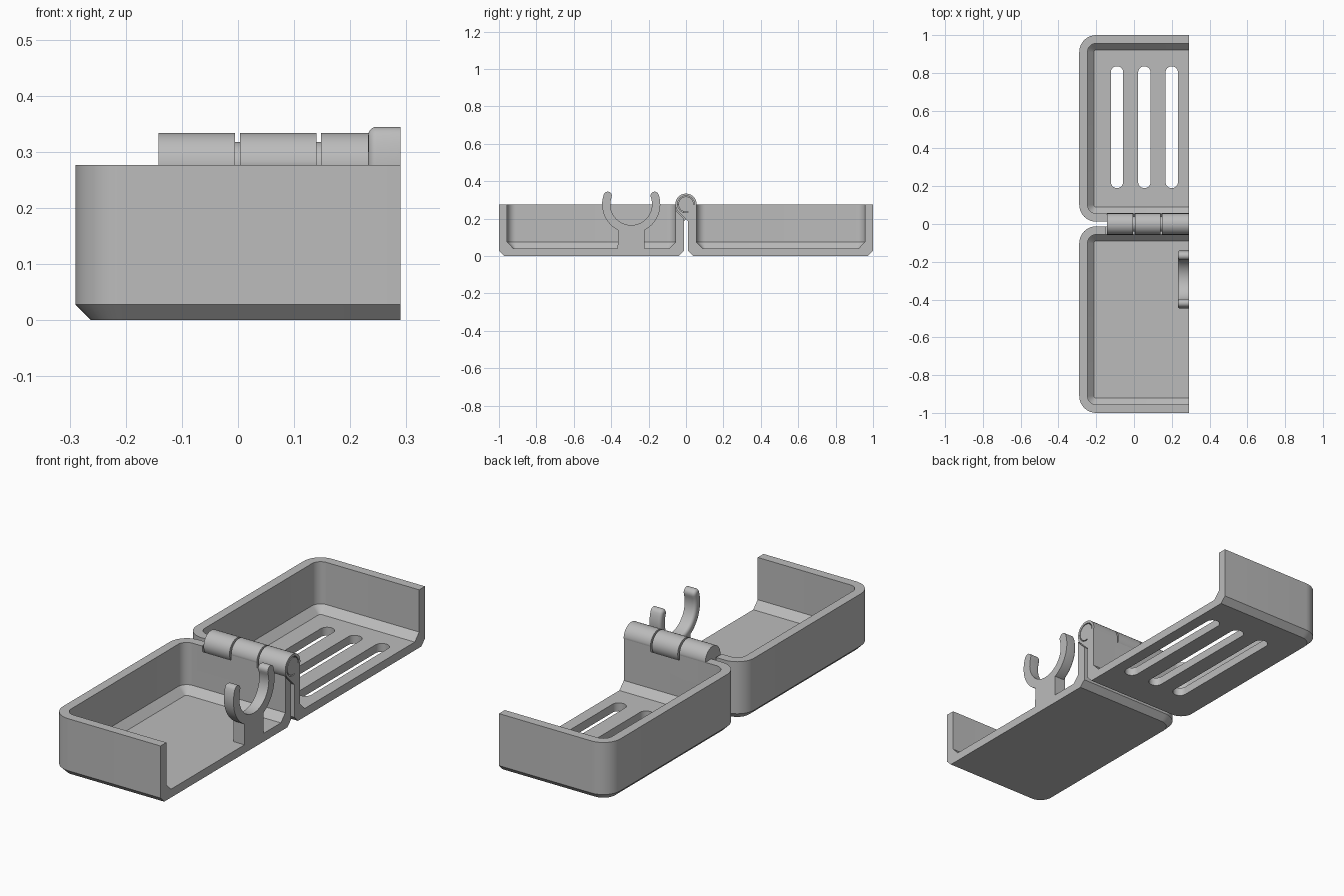
import bpy, bmesh
from math import sin, cos, pi, radians
from mathutils import Vector

cube = bpy.data.objects.get("Cube")
if cube:
    bpy.data.objects.remove(cube)

CUT = 0.29          # plane where the case is sectioned
TOP = 0.277         # rim height and hinge axis height
GAP = 0.012         # half the gap between the trays

grey = bpy.data.materials.new("plain grey")
grey.use_nodes = True
grey.diffuse_color = (0.5, 0.5, 0.5, 1)
grey.node_tree.nodes["Principled BSDF"].inputs["Base Color"].default_value = (0.5, 0.5, 0.5, 1)


def finish(name, bm):
    bmesh.ops.recalc_face_normals(bm, faces=bm.faces)
    mesh = bpy.data.meshes.new(name)
    bm.to_mesh(mesh)
    bm.free()
    mesh.materials.append(grey)
    ob = bpy.data.objects.new(name, mesh)
    bpy.context.collection.objects.link(ob)
    return ob


def loft(loops):
    """Skin a stack of closed loops and cap both ends."""
    bm = bmesh.new()
    rings = [[bm.verts.new(p) for p in loop] for loop in loops]
    for a, b in zip(rings, rings[1:]):
        for i in range(len(a)):
            j = (i + 1) % len(a)
            bm.faces.new((a[i], a[j], b[j], b[i]))
    bm.faces.new(rings[0])
    bm.faces.new(rings[-1])
    return bm


def extrude_x(name, outline, x0, x1):
    return finish(name, loft([[(x, y, z) for y, z in outline] for x in (x0, x1)]))


def carve(ob, cutter):
    cutter.hide_render = True
    mod = ob.modifiers.new("cut", "BOOLEAN")
    mod.operation, mod.solver, mod.object = "DIFFERENCE", "EXACT", cutter
    bpy.context.view_layer.objects.active = ob
    bpy.ops.object.modifier_apply(modifier=mod.name)
    bpy.data.objects.remove(cutter)


def arc(cx, cy, r, a0, a1, n):
    return [(cx + r * cos(radians(a0 + (a1 - a0) * i / n)),
             cy + r * sin(radians(a0 + (a1 - a0) * i / n))) for i in range(n + 1)]


def rounded_rect(x0, x1, y0, y1, r, n=10):
    return (arc(x1 - r, y1 - r, r, 0, 90, n) + arc(x0 + r, y1 - r, r, 90, 180, n)
            + arc(x0 + r, y0 + r, r, 180, 270, n) + arc(x1 - r, y0 + r, r, 270, 360, n))


# Trays: rounded boxes with chamfered base and floor, sectioned on one side
def tray(name, y0, y1):
    section = [(0.028, 0), (0, 0.028), (0, TOP), (0.044, TOP), (0.044, 0.075), (0.078, 0.04)]
    bm = loft([[(x, y, z) for x, y in
                rounded_rect(-CUT + d, 3 * CUT - d, y0 + d, y1 - d, 0.09 - d)]
               for d, z in section])
    cut = bmesh.ops.bisect_plane(bm, geom=bm.verts[:] + bm.edges[:] + bm.faces[:],
                                 plane_co=(CUT, 0, 0), plane_no=(1, 0, 0), clear_outer=True)
    edges = [e for e in cut["geom_cut"] if isinstance(e, bmesh.types.BMEdge)]
    bmesh.ops.edgeloop_fill(bm, edges=edges)
    return finish(name, bm)


front_tray = tray("front_tray", -1, -GAP)
back_tray = tray("back_tray", GAP, 1)

# Drain slots in the back tray floor
for x in (-0.09, 0.055, 0.2):
    slot = rounded_rect(x - 0.033, x + 0.033, 0.19, 0.835, 0.0329)
    carve(back_tray, finish("slot_cutter", loft([[(px, py, z) for px, py in slot]
                                                 for z in (-0.1, 0.1)])))


# Hinge: knuckles with a sloping web to one tray and clearance in the other
def knuckle_outline(r, side):
    root = GAP + 0.001
    pts = arc(0, 0, r, 225, 0, 30) + [(0.05, -0.02), (0.05, root - 0.107),
                                      (root, -r * 2 ** 0.5 - root)]
    return [(side * y, TOP + z) for y, z in pts]


knuckles = [("outer_knuckle", -0.142, -0.005, 1),
            ("middle_knuckle", 0.004, 0.14, -1),
            ("centre_knuckle", 0.148, CUT, 1)]
parts = [front_tray, back_tray]
for name, x0, x1, side in knuckles:
    other = front_tray if side > 0 else back_tray
    carve(other, extrude_x("clearance_cutter", knuckle_outline(0.062, side),
                           x0 - 0.008, x1 + 0.008))
    knuckle = extrude_x(name, knuckle_outline(0.057, side), x0, x1)
    carve(knuckle, extrude_x("bore_cutter", arc(0, TOP, 0.045, 0, 350, 35),
                             max(x0 - 0.01, -0.12), x1 + 0.01))
    parts.append(knuckle)
parts.append(extrude_x("hinge_pin", arc(0, TOP, 0.041, 0, 350, 35), -0.12, CUT))


# Clip: open ring with rounded tips and a softened side, on a short stem
CLIP_Y, RING, TIP = -0.293, 0.1335, 20


def clip_outline(half):
    tip_y, tip_z = RING * cos(radians(TIP)), RING * sin(radians(TIP))
    pts = (arc(0, 0, RING + half, -180 - TIP, TIP, 40)
           + arc(tip_y, tip_z, half, TIP, TIP + 180, 8)[1:-1]
           + arc(0, 0, RING - half, TIP, -180 - TIP, 40)
           + arc(-tip_y, tip_z, half, -TIP, 180 - TIP, 8)[1:-1])
    return [(CLIP_Y + y, TOP + z) for y, z in pts]


round_over = [(0.232 + 0.015 * (1 - sin(a)), 0.022 - 0.015 * (1 - cos(a)))
              for a in (pi / 2 * i / 5 for i in range(5, -1, -1))]
parts.append(finish("clip_ring", loft([[(x, y, z) for y, z in clip_outline(h)]
                                       for x, h in round_over + [(CUT, 0.022)]])))
stem_top = arc(CLIP_Y, TOP, 0.135, -122, -58, 8)
parts.append(extrude_x("clip_stem", [(CLIP_Y - 0.072, 0.03)] + [(CLIP_Y + 0.072, 0.03)]
                       + stem_top[::-1], 0.232, CUT))

# Smooth shading with sharp creases
bpy.ops.object.select_all(action="DESELECT")
for ob in parts:
    ob.select_set(True)
bpy.context.view_layer.objects.active = front_tray
bpy.ops.object.shade_smooth_by_angle(angle=radians(30))
